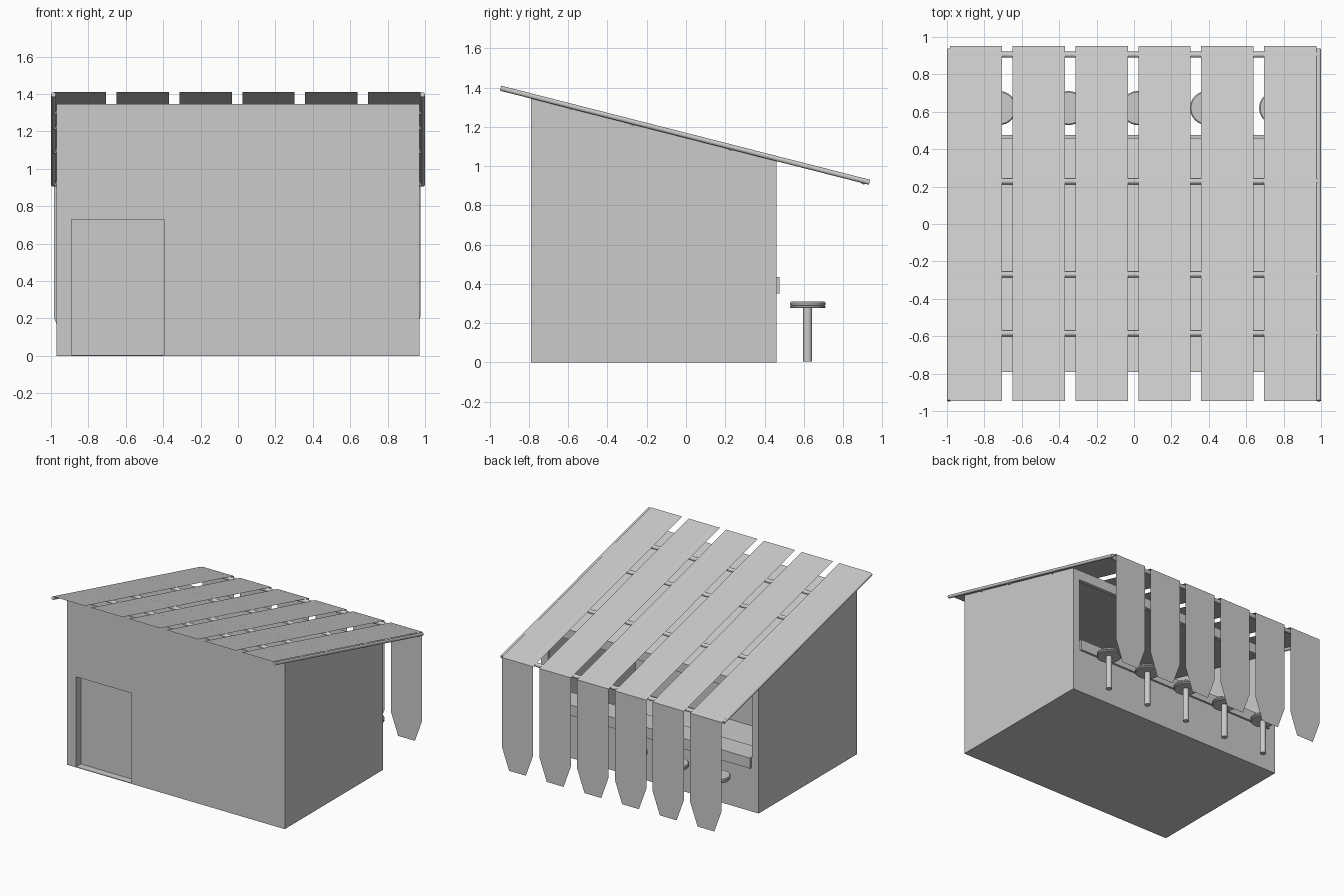
import bpy, bmesh, math
from mathutils import Vector

if "Cube" in bpy.data.objects:
    bpy.data.objects.remove(bpy.data.objects["Cube"])

SLOPE = -0.255


def roof_z(y):
    return 1.41 + SLOPE * (y + 0.945)


def mesh_object(name, bm):
    me = bpy.data.meshes.new(name)
    bm.to_mesh(me)
    bm.free()
    ob = bpy.data.objects.new(name, me)
    bpy.context.collection.objects.link(ob)
    return ob


def prism(name, profile, x0, x1):
    """Extrude a (y, z) profile along x."""
    bm = bmesh.new()
    f = bm.faces.new([bm.verts.new((x0, y, z)) for y, z in profile])
    r = bmesh.ops.extrude_face_region(bm, geom=[f])
    verts = [g for g in r["geom"] if isinstance(g, bmesh.types.BMVert)]
    bmesh.ops.translate(bm, verts=verts, vec=(x1 - x0, 0, 0))
    bmesh.ops.recalc_face_normals(bm, faces=bm.faces)
    return mesh_object(name, bm)


def box(name, x0, x1, y0, y1, z0, z1):
    return prism(name, [(y0, z0), (y1, z0), (y1, z1), (y0, z1)], x0, x1)


def smooth(ob):
    bpy.ops.object.select_all(action='DESELECT')
    ob.select_set(True)
    bpy.context.view_layer.objects.active = ob
    bpy.ops.object.shade_smooth_by_angle(angle=math.radians(35))


def rod(name, a, b, radius, sides=16):
    a, b = Vector(a), Vector(b)
    bpy.ops.mesh.primitive_cylinder_add(vertices=sides, radius=radius,
                                        depth=(b - a).length, location=(a + b) / 2)
    ob = bpy.context.object
    ob.name = name
    ob.rotation_euler = (b - a).to_track_quat('Z', 'Y').to_euler()
    smooth(ob)
    return ob


def cut(target, cutter):
    m = target.modifiers.new("cut", 'BOOLEAN')
    m.operation = 'DIFFERENCE'
    m.solver = 'EXACT'
    m.object = cutter
    bpy.context.view_layer.objects.active = target
    bpy.ops.object.modifier_apply(modifier=m.name)
    bpy.data.objects.remove(cutter)


# hut walls: sloped shell, hollow inside, serving hatch at the back, door recess in front
def hut_profile(y0, y1, z0, drop):
    return [(y0, z0), (y1, z0), (y1, roof_z(y1) - drop), (y0, roof_z(y0) - drop)]


hut = prism("hut_walls", hut_profile(-0.79, 0.46, 0, 0.023), -0.97, 0.97)
cut(hut, prism("room_cutter", hut_profile(-0.70, 0.43, 0.03, 0.05), -0.94, 0.94))
cut(hut, box("hatch_cutter", -0.91, 0.91, 0.40, 0.60, 0.43, 0.95))
cut(hut, box("door_cutter", -0.89, -0.395, -0.90, -0.73, 0.005, 0.73))

# serving counter
box("counter", -0.905, 0.905, 0.29, 0.476, 0.35, 0.435)

# roof boards, each folding down into a hanging pointed board
for i in range(6):
    cx = -0.845 + 0.336 * i
    y0, y1, w = -0.945, 0.953, 0.14
    bm = bmesh.new()
    a, b, c, d = [bm.verts.new(p) for p in (
        (cx - w, y0, roof_z(y0)), (cx + w, y0, roof_z(y0)),
        (cx + w, y1, roof_z(y1)), (cx - w, y1, roof_z(y1)))]
    bm.faces.new((a, b, c, d))
    tip = [bm.verts.new((cx + x, y1, z)) for x, z in
           ((w, 0.21), (0.075, 0.03), (-0.075, 0.03), (-w, 0.21))]
    bm.faces.new([d, c] + tip)
    mesh_object(f"roof_board_{i + 1}", bm)

# roof poles: two along the sides, four across
for side, x in (("left", -0.987), ("right", 0.987)):
    rod(f"side_pole_{side}", (x, -0.945, roof_z(-0.945) - 0.013),
        (x, 0.935, roof_z(0.935) - 0.013), 0.013)
for i, y in enumerate((-0.585, -0.27, 0.228, 0.905)):
    z = roof_z(y) - 0.0155
    rod(f"cross_pole_{i + 1}", (-0.985, y, z), (0.985, y, z), 0.016)

# bar stools: stem plus a lathed, grooved seat
SEAT = [(0, 0.276), (0.086, 0.276), (0.09, 0.28), (0.09, 0.286), (0.084, 0.289),
        (0.091, 0.293), (0.091, 0.303), (0.085, 0.309), (0, 0.309)]
for i in range(5):
    x, y = -0.72 + 0.37 * i, 0.62
    rod(f"stool_stem_{i + 1}", (x, y, 0.005), (x, y, 0.28), 0.023)
    bm = bmesh.new()
    vs = [bm.verts.new((r, 0, z)) for r, z in SEAT]
    es = [bm.edges.new(p) for p in zip(vs, vs[1:])]
    bmesh.ops.spin(bm, geom=vs + es, cent=(0, 0, 0), axis=(0, 0, 1),
                   angle=2 * math.pi, steps=32)
    bmesh.ops.remove_doubles(bm, verts=bm.verts, dist=1e-4)
    bmesh.ops.recalc_face_normals(bm, faces=bm.faces)
    seat = mesh_object(f"stool_seat_{i + 1}", bm)
    seat.location = (x, y, 0)
    smooth(seat)
